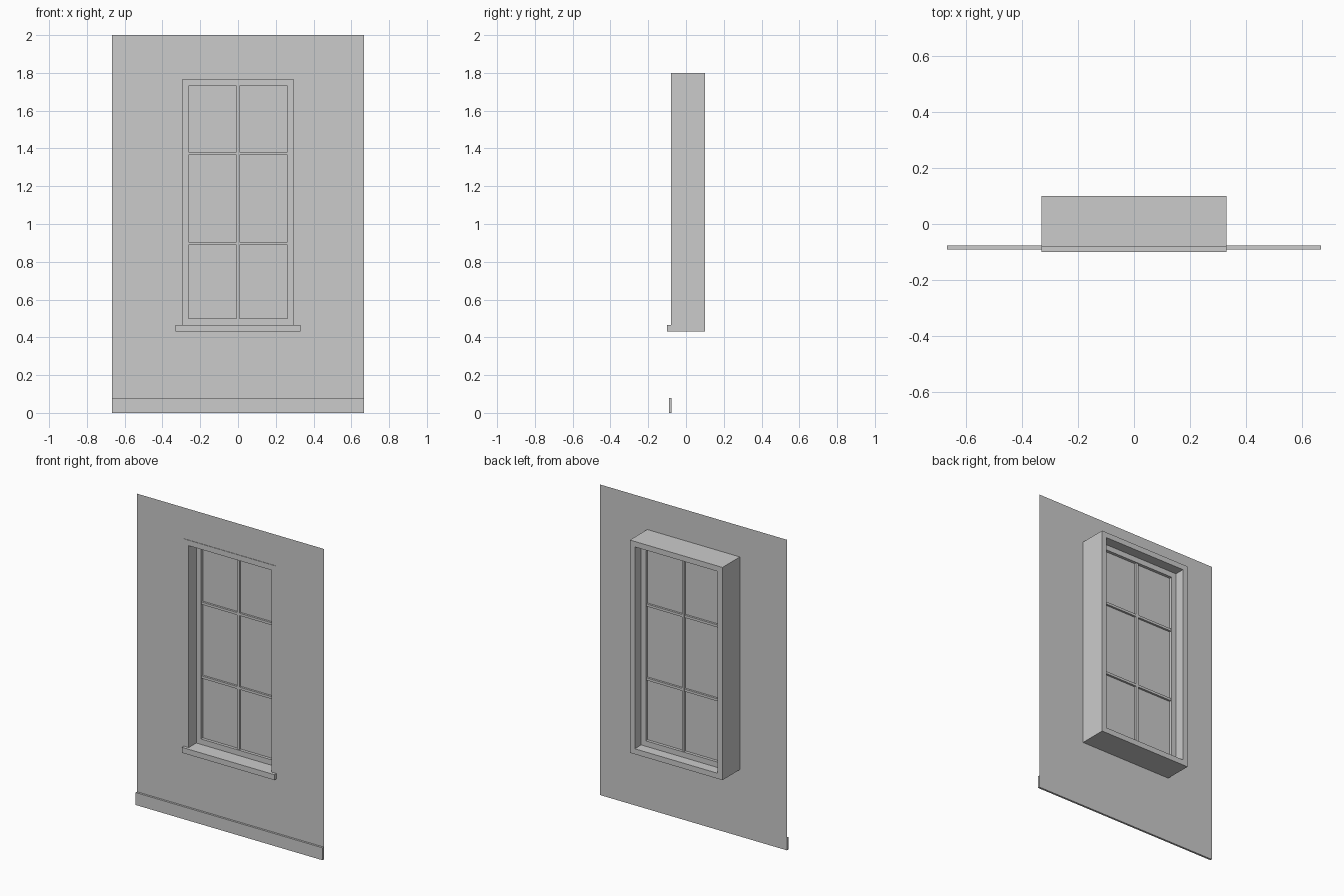
import bpy, bmesh

if "Cube" in bpy.data.objects:
    bpy.data.objects.remove(bpy.data.objects["Cube"])


def finish(name, bm):
    bmesh.ops.recalc_face_normals(bm, faces=bm.faces)
    me = bpy.data.meshes.new(name)
    bm.to_mesh(me)
    bm.free()
    ob = bpy.data.objects.new(name, me)
    bpy.context.collection.objects.link(ob)
    return ob


def corners(x, z0, z1):
    return [(-x, z0), (x, z0), (x, z1), (-x, z1)]


def ring(name, outer, inner, y0, y1=None):
    """Rectangular ring facing -y; solid if y1 is given. Rects are (half x, z0, z1)."""
    bm = bmesh.new()
    o = [bm.verts.new((x, y0, z)) for x, z in corners(*outer)]
    i = [bm.verts.new((x, y0, z)) for x, z in corners(*inner)]
    for a in range(4):
        b = (a + 1) % 4
        bm.faces.new((o[a], o[b], i[b], i[a]))
    if y1 is not None:
        res = bmesh.ops.extrude_face_region(bm, geom=bm.faces[:], use_keep_orig=True)
        vs = [g for g in res["geom"] if isinstance(g, bmesh.types.BMVert)]
        bmesh.ops.translate(bm, verts=vs, vec=(0, y1 - y0, 0))
    return finish(name, bm)


def box(name, x, y, z):
    bm = bmesh.new()
    bmesh.ops.create_cube(bm, size=1)
    for v in bm.verts:
        v.co = [r[0] + (c + 0.5) * (r[1] - r[0]) for c, r in zip(v.co, (x, y, z))]
    return finish(name, bm)


CASING = (0.33, 0.43, 1.80)
OPENING = (0.295, 0.465, 1.765)
PANES = (0.262, 0.50, 1.73)

# Wall sheet with opening, and baseboard
ring("wall", (0.666, 0.0, 2.0), CASING, -0.077)
box("baseboard", (-0.666, 0.666), (-0.09, -0.077), (0, 0.08))

# Deep casing around the opening, with projecting sill
ring("casing", CASING, OPENING, -0.08, 0.10)
box("sill", (-0.33, 0.33), (-0.10, -0.08), (0.43, 0.465))

# Sash set into the casing
ring("sash_frame", OPENING, PANES, -0.003, 0.035)
box("vertical_muntin", (-0.008, 0.008), (0.002, 0.030), PANES[1:])
for n, z in enumerate((0.896, 1.372)):
    box(f"horizontal_muntin_{n + 1}", (-PANES[0], PANES[0]), (0.003, 0.029), (z - 0.008, z + 0.008))

# Glass pane sheet
bm = bmesh.new()
bm.faces.new([bm.verts.new((x, 0.016, z)) for x, z in corners(*PANES)])
finish("glass", bm)
